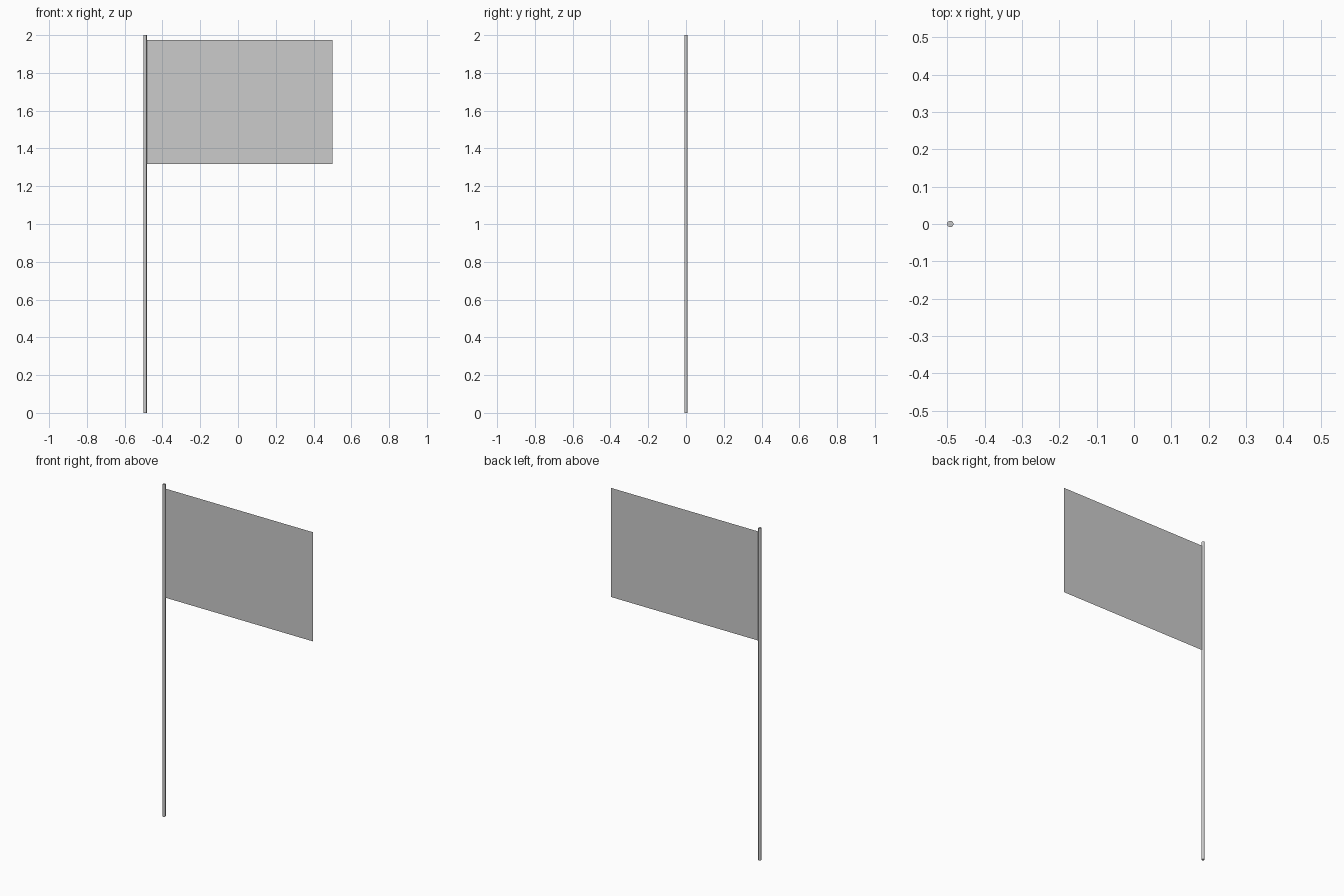
import bpy

if "Cube" in bpy.data.objects:
    bpy.data.objects.remove(bpy.data.objects["Cube"])

POLE_R = 0.0085
POLE_X = -0.5 + POLE_R

# Pole: slim round rod standing on the ground
bpy.ops.mesh.primitive_cylinder_add(vertices=16, radius=POLE_R, depth=2.0,
                                    location=(POLE_X, 0, 1.0))
pole = bpy.context.object
pole.name = "pole"
bpy.ops.object.shade_smooth_by_angle()

# Flag: flat single-sheet cloth in 3:2 proportion, hung from the pole's side
x0, x1 = -0.485, 0.5
z0, z1 = 1.318, 1.975
mesh = bpy.data.meshes.new("flag")
mesh.from_pydata([(x0, 0, z0), (x1, 0, z0), (x1, 0, z1), (x0, 0, z1)],
                 [], [(0, 1, 2, 3)])
flag = bpy.data.objects.new("flag", mesh)
bpy.context.collection.objects.link(flag)
